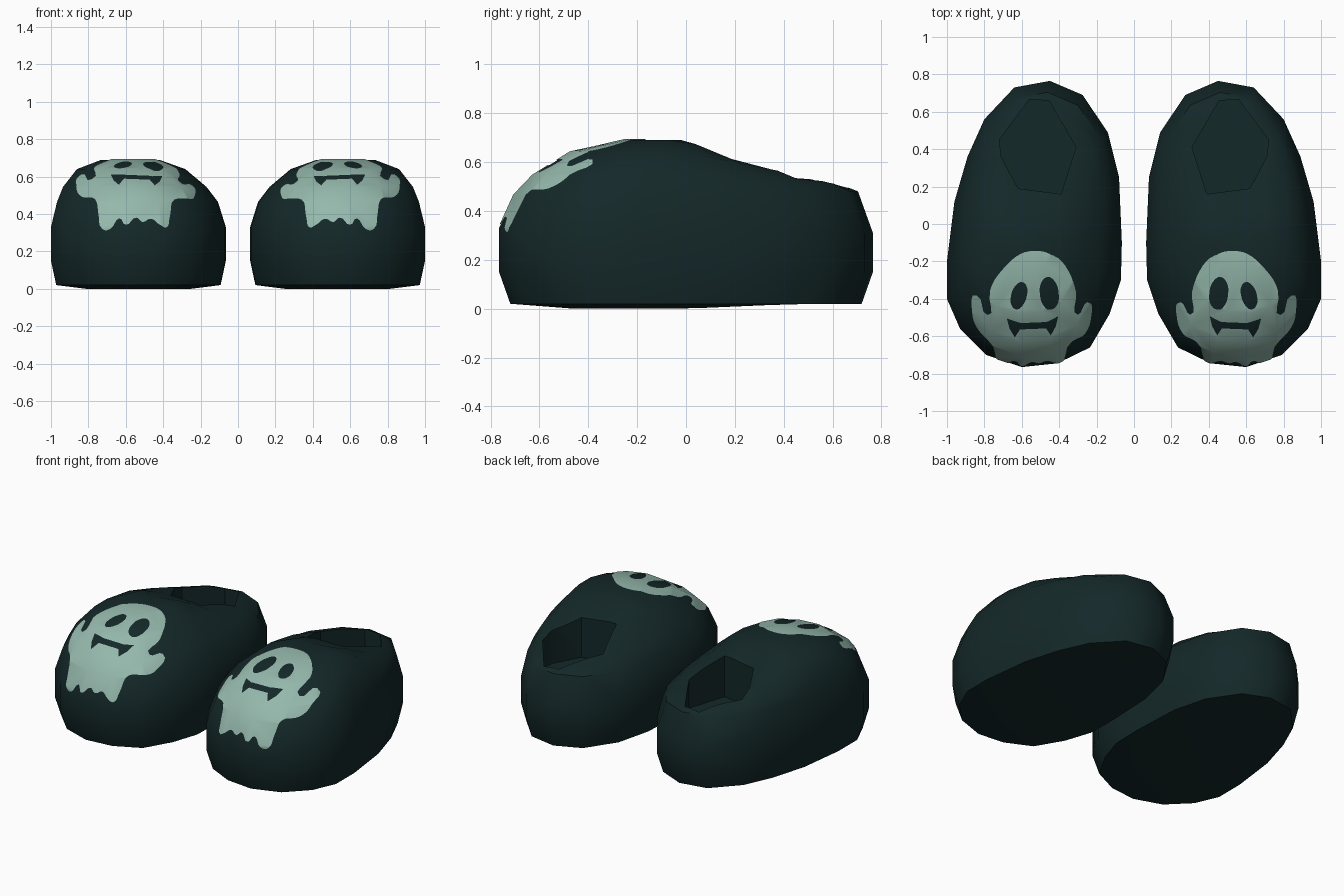
import bpy, bmesh, math
from mathutils import Vector

if "Cube" in bpy.data.objects:
    bpy.data.objects.remove(bpy.data.objects["Cube"])


def material(name, rgb):
    m = bpy.data.materials.new(name)
    m.use_nodes = True
    m.diffuse_color = (*rgb, 1)
    bsdf = m.node_tree.nodes["Principled BSDF"]
    bsdf.inputs["Base Color"].default_value = (*rgb, 1)
    bsdf.inputs["Roughness"].default_value = 0.9
    return m


DARK = material("dark teal felt", (0.007, 0.021, 0.022))
PALE = material("pale mint", (0.30, 0.48, 0.41))

# Footprint of the left slipper, seen from above
OUTLINE = [(.45, .765), (.275, .69), (.14, .49), (.08, .25), (.065, -.1), (.07, -.3),
           (.13, -.48), (.235, -.66), (.41, -.745), (.6, -.765), (.79, -.7), (.93, -.56),
           (1, -.4), (1, -.2), (.96, .12), (.89, .36), (.8, .56), (.64, .73)]
# Rings from sole to crown: scale, centre x, front height, heel height
RINGS = [(.6, .53, 0, .02), (.94, .53, .02, .02), (1, .53, .15, .15), (1, .53, .33, .31),
         (.92, .535, .465, .48), (.82, .55, .545, .51), (.62, .57, .64, .545),
         (.33, .575, .69, .585)]


def link(name, mesh):
    ob = bpy.data.objects.new(name, mesh)
    bpy.context.collection.objects.link(ob)
    return ob


def make_shell(name, grow=0.0):
    """Closed slipper body lofted from scaled footprint rings."""
    bm = bmesh.new()
    rings = []
    for s, cx, zf, zr in RINGS:
        rings.append([bm.verts.new((cx + (x - .53) * s, y * s,
                                    zf + (zr - zf) * max(y, 0) / .765)) for x, y in OUTLINE])
    n = len(OUTLINE)
    for a, b in zip(rings, rings[1:]):
        for i in range(n):
            j = (i + 1) % n
            bm.faces.new((a[i], a[j], b[j], b[i]))
    bm.faces.new(rings[0])
    crown = bm.verts.new((.575, -.02, .69))
    for i in range(n):
        bm.faces.new((rings[-1][i], rings[-1][(i + 1) % n], crown))
    bmesh.ops.triangulate(bm, faces=bm.faces[:])
    bmesh.ops.recalc_face_normals(bm, faces=bm.faces[:])
    bm.normal_update()
    for v, step in [(v, v.normal * grow) for v in bm.verts]:
        v.co += step
    mesh = bpy.data.meshes.new(name)
    bm.to_mesh(mesh)
    bm.free()
    return link(name, mesh)


def make_prism(splines, depth):
    """Extruded 2D shape; inner splines become holes."""
    cu = bpy.data.curves.new("cutter", 'CURVE')
    cu.dimensions, cu.fill_mode, cu.extrude, cu.resolution_u = '2D', 'BOTH', depth, 4
    for pts, rounded in splines:
        sp = cu.splines.new('BEZIER')
        sp.bezier_points.add(len(pts) - 1)
        sp.use_cyclic_u = True
        for p, co in zip(sp.bezier_points, pts):
            p.co = (*co, 0)
            p.handle_left_type = p.handle_right_type = 'AUTO' if rounded else 'VECTOR'
        if not rounded:
            sp.resolution_u = 1
    tmp = link("cutter_curve", cu)
    dg = bpy.context.evaluated_depsgraph_get()
    mesh = bpy.data.meshes.new_from_object(tmp.evaluated_get(dg))
    bpy.data.objects.remove(tmp)
    bm = bmesh.new()
    bm.from_mesh(mesh)
    bmesh.ops.remove_doubles(bm, verts=bm.verts[:], dist=1e-4)
    bmesh.ops.recalc_face_normals(bm, faces=bm.faces[:])
    bm.to_mesh(mesh)
    bm.free()
    ob = link("cutter", mesh)
    ob.hide_render = True
    return ob


def apply_boolean(ob, cutter, operation):
    mod = ob.modifiers.new("cut", 'BOOLEAN')
    mod.operation, mod.object, mod.solver = operation, cutter, 'EXACT'
    bpy.context.view_layer.update()
    dg = bpy.context.evaluated_depsgraph_get()
    mesh = bpy.data.meshes.new_from_object(ob.evaluated_get(dg))
    ob.modifiers.clear()
    ob.data = mesh
    bpy.data.objects.remove(cutter)


def finish(ob, mat):
    ob.data.materials.clear()
    ob.data.materials.append(mat)
    bpy.ops.object.select_all(action='DESELECT')
    ob.select_set(True)
    bpy.context.view_layer.objects.active = ob
    bpy.ops.object.shade_smooth_by_angle(angle=math.radians(40))
    ob.modifiers.new("right_slipper", 'MIRROR').use_mirror_merge = False


# Slipper bodies with the foot opening sunk into the top
shell = make_shell("slipper_bodies")
opening = [(.455, .66), (.56, .665), (.72, .45), (.71, .36), (.62, .19), (.39, .16), (.31, .41)]
cutter = make_prism([(opening, False)], .3)
cutter.location.z = .65
apply_boolean(shell, cutter, 'DIFFERENCE')
finish(shell, DARK)

# Ghost drawing, laid out on a plane leaning back 45 degrees over the toe
GHOST = [(.53, .55), (.63, .52), (.71, .43), (.77, .295), (.785, .1), (.84, .23), (.865, .07),
         (.835, -.07), (.765, -.16), (.745, -.3), (.73, -.4), (.68, -.42), (.635, -.36),
         (.6, -.42), (.545, -.36), (.51, -.39), (.465, -.36), (.42, -.4), (.385, -.41),
         (.365, -.32), (.34, -.16), (.257, -.1), (.23, -.01), (.25, .14), (.3, .08),
         (.31, .25), (.35, .405), (.43, .52)]
MOUTH = [(.405, .11), (.46, .08), (.6, .08), (.68, .105), (.665, .02), (.637, -.05),
         (.61, .025), (.47, .025), (.445, -.04), (.418, .03)]


def eye(cx, cy, rx, ry, lean):
    ring = [(math.cos(k * math.pi / 4), math.sin(k * math.pi / 4)) for k in range(8)]
    return [(cx + rx * c + lean * s, cy + ry * s) for c, s in ring]


def flatten(pts):
    return [(x, v / math.sqrt(2)) for x, v in pts]


drawing = [(flatten(GHOST), True), (flatten(MOUTH), False),
           (flatten(eye(.453, .285, .05, .11, .01)), True),
           (flatten(eye(.615, .28, .042, .09, -.015)), True)]
stamp = make_prism(drawing, .3)
stamp.rotation_euler.x = math.pi / 4
aim = Vector((0, -1, 1)).normalized()
stamp.location = aim * .75

# Keep only the outer skin of the stamped piece as a thin decal
decal = make_shell("ghost_decals", .004)
apply_boolean(decal, stamp, 'INTERSECT')
bm = bmesh.new()
bm.from_mesh(decal.data)
bm.normal_update()
bmesh.ops.delete(bm, geom=[f for f in bm.faces if f.normal.dot(aim) < .1], context='FACES')
bm.to_mesh(decal.data)
bm.free()
finish(decal, PALE)
